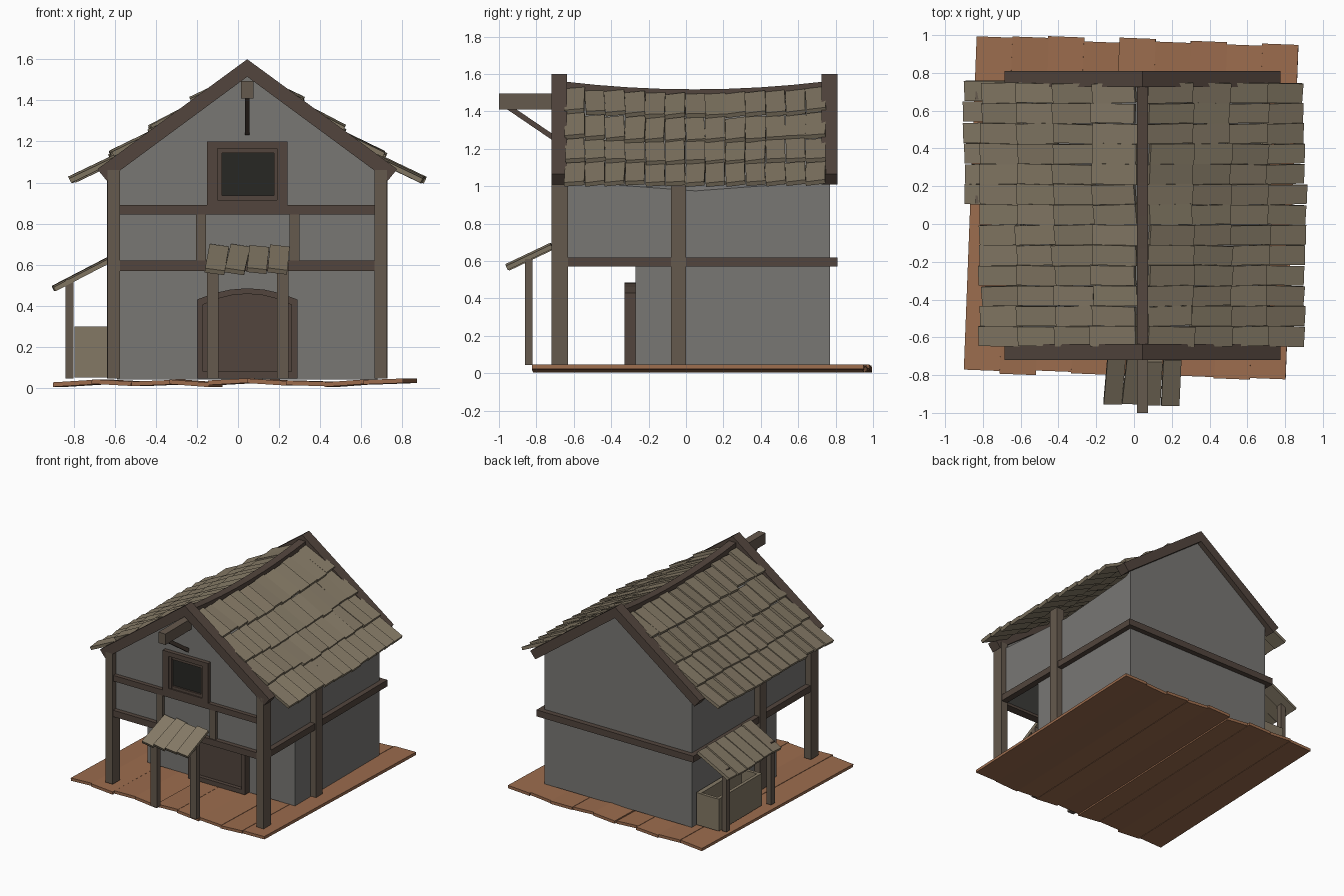
import bpy, bmesh, math, random
from mathutils import Matrix, Vector, Euler

if "Cube" in bpy.data.objects:
    bpy.data.objects.remove(bpy.data.objects["Cube"])

random.seed(4)
J = lambda a: random.uniform(-a, a)
CX = 0.045  # x of the roof ridge


def mat(name, r, g, b):
    m = bpy.data.materials.new(name)
    m.diffuse_color = (r, g, b, 1)
    m.use_nodes = True
    m.node_tree.nodes["Principled BSDF"].inputs["Base Color"].default_value = m.diffuse_color
    return m


WOOD = mat("timber", 0.13, 0.10, 0.075)
DARK = mat("dark_timber", 0.085, 0.06, 0.047)
SHINGLE = mat("shingle", 0.23, 0.19, 0.13)
PLANK = mat("plank", 0.33, 0.15, 0.075)
PLASTER = mat("plaster", 0.19, 0.185, 0.175)
PANE = mat("pane", 0.02, 0.02, 0.017)


def finish(name, bm, m):
    bmesh.ops.recalc_face_normals(bm, faces=bm.faces)
    me = bpy.data.meshes.new(name)
    bm.to_mesh(me)
    bm.free()
    me.materials.append(m)
    ob = bpy.data.objects.new(name, me)
    bpy.context.collection.objects.link(ob)
    return ob


def boards(name, m, items):
    """One object from many boxes: (centre, size, (rx, ry, rz))."""
    bm = bmesh.new()
    for c, s, r in items:
        M = Matrix.Translation(c) @ Euler(r).to_matrix().to_4x4() @ Matrix.Diagonal((*s, 1))
        bmesh.ops.create_cube(bm, size=1, matrix=M)
    return finish(name, bm, m)


def box(name, m, x0, x1, y0, y1, z0, z1):
    return boards(name, m, [(((x0 + x1) / 2, (y0 + y1) / 2, (z0 + z1) / 2),
                             (x1 - x0, y1 - y0, z1 - z0), (0, 0, 0))])


def loft(name, m, sections):
    """Join matching closed cross-sections and cap both ends."""
    bm = bmesh.new()
    rings = [[bm.verts.new(p) for p in s] for s in sections]
    n = len(rings[0])
    for a, b in zip(rings, rings[1:]):
        for i in range(n):
            bm.faces.new((a[i], a[(i + 1) % n], b[(i + 1) % n], b[i]))
    bm.faces.new(rings[0])
    bm.faces.new(rings[-1])
    return finish(name, bm, m)


# Floor: uneven planks, the whole deck turned slightly
turn = Matrix.Translation((-0.015, 0.085, 0)) @ Matrix.Rotation(math.radians(-2.2), 4, 'Z')
items = []
for i in range(9):
    w = 1.70 / 9
    c = turn @ Vector((-0.85 + w * (i + 0.5), J(0.012), 0.027 + J(0.006)))
    items.append((c, (w * 1.02, 1.77 + J(0.02), 0.022), (0, J(0.09), math.radians(-2.2))))
boards("floor_planks", PLANK, items)

# Walls: recessed ground floor and overhanging gabled upper floor
box("lower_wall", PLASTER, -0.59, 0.68, -0.27, 0.77, 0.04, 0.6)


def gable(y, top):
    return [(-0.59, y, 0.59), (0.68, y, 0.59), (0.68, y, top - 0.465),
            (CX, y, top), (-0.59, y, top - 0.465)]


loft("upper_wall", PLASTER, [gable(-0.68, 1.52), gable(-0.62, 1.49), gable(0.05, 1.44),
                             gable(0.72, 1.49), gable(0.77, 1.52)])

# Posts and horizontal beams
for side, x0, x1 in (("left", -0.635, -0.575), ("right", 0.665, 0.725)):
    box(side + "_front_post", WOOD, x0, x1, -0.72, -0.63, 0.045, 1.06)
    box(side + "_middle_post", WOOD, x0 - 0.003, x1 + 0.003, -0.08, 0.0, 0.045, 1.07)
    box(side + "_beam", DARK, x0 + 0.005, x1 - 0.005, -0.70, 0.81, 0.57, 0.62)
box("front_beam", DARK, -0.6, 0.69, -0.715, -0.65, 0.57, 0.62)
box("back_beam", DARK, -0.625, 0.715, 0.75, 0.81, 0.57, 0.62)
box("upper_front_beam", DARK, -0.6, 0.69, -0.712, -0.66, 0.845, 0.89)
for x in (-0.205, 0.25):
    box("front_stud", WOOD, x, x + 0.05, -0.708, -0.66, 0.62, 0.87)

# Window
for x in (-0.15, 0.19):
    box("window_side_board", DARK, x, x + 0.05, -0.712, -0.66, 0.87, 1.2)
box("window_top_board", DARK, -0.10, 0.19, -0.712, -0.66, 1.165, 1.2)
for x in (-0.10, 0.175):
    box("window_side_frame", DARK, x, x + 0.022, -0.704, -0.66, 0.915, 1.165)
for z in (0.915, 1.143):
    box("window_cross_frame", DARK, -0.10, 0.197, -0.702, -0.66, z, z + 0.022)
box("window_sill", DARK, -0.10, 0.19, -0.712, -0.66, 0.885, 0.915)
box("window_pane", PANE, -0.09, 0.185, -0.688, -0.66, 0.92, 1.16)


# Arched door: frame swept over the arch, panel set back inside it
def arch(w, side, top, y):
    pts = [(CX - w, y, 0.045)]
    pts += [(CX + w * t / 3, y, side + (top - side) * (1 - (t / 3) ** 2)) for t in range(-3, 4)]
    return pts + [(CX + w, y, 0.045)]


loft("door_frame", DARK, [[f, g, h, k] for f, g, h, k in zip(
    arch(0.245, 0.43, 0.485, -0.33), arch(0.215, 0.405, 0.458, -0.33),
    arch(0.215, 0.405, 0.458, -0.26), arch(0.245, 0.43, 0.485, -0.26))])
loft("door_panel", DARK, [arch(0.22, 0.41, 0.463, -0.30), arch(0.22, 0.41, 0.463, -0.26)])
box("door_sill", DARK, -0.17, 0.26, -0.33, -0.26, 0.045, 0.08)

# Gable rafters, front and back
chevron = [(CX, 1.6), (0.775, 1.065), (0.73, 1.01), (CX, 1.515), (-0.64, 1.01), (-0.685, 1.065)]
for name, y0, y1 in (("front_rafters", -0.72, -0.635), ("back_rafters", 0.725, 0.81)):
    loft(name, DARK, [[(x, y, z) for x, z in chevron] for y in (y0, y1)])

# Sagging ridge beam
sag = lambda y: 1 - ((y - 0.045) / 0.7) ** 2
ys = [-0.655 + 1.4 * i / 8 for i in range(9)]
loft("ridge_beam", DARK, [[(CX + dx, y, 1.56 - 0.042 * sag(y) + dz) for dx, dz in
                           ((-0.03, -0.07), (0.03, -0.07), (0.03, 0), (-0.03, 0))] for y in ys])

# Shingle rows: upper and lower edge as (distance from ridge, height), sag
rows = [((0.03, 1.53), (0.265, 1.42), 0.032), ((0.245, 1.395), (0.465, 1.28), 0.026),
        ((0.445, 1.26), (0.662, 1.155), 0.016), ((0.635, 1.135), (0.855, 1.03), 0.005)]
for side, s in (("left", -1), ("right", 1)):
    for r, ((d0, z0), (d1, z1), dip) in enumerate(rows):
        items = []
        a = math.atan2(z0 - z1, d1 - d0)
        for i in range(13):
            y = -0.648 + 1.395 * (i + 0.5) / 13
            c = (CX + s * ((d0 + d1) / 2 + J(0.008)), y, (z0 + z1) / 2 - 0.012 - dip * sag(y) + J(0.003))
            size = (math.hypot(d1 - d0, z1 - z0) + J(0.012), 0.106 + J(0.004), 0.024)
            items.append((c, size, (0.09 + J(0.06), s * a, J(0.035))))
        boards(f"{side}_shingle_row_{r + 1}", SHINGLE, items)

# Hoist beam with brace
box("hoist_beam", WOOD, 0.015, 0.075, -1.0, -0.64, 1.41, 1.495)
boards("hoist_brace", DARK, [((CX, -0.82, 1.335), (0.022, 0.33, 0.028), (-math.atan2(0.17, 0.25), 0, 0))])

# Porch over the door
items = [((-0.103 + 0.1 * i, -0.832 + J(0.008), 0.625), (0.096, 0.262 + J(0.015), 0.024),
          (math.atan2(0.11, 0.23), 0.1 + J(0.05), J(0.04))) for i in range(4)]
boards("porch_roof_boards", SHINGLE, items)
for x in (-0.15, 0.19):
    box("porch_post", WOOD, x, x + 0.055, -0.862, -0.82, 0.045, 0.61)

# Lean-to on the left with an open trough
items = [((-0.757 + J(0.008), 0.155 + 0.11 * i, 0.555), (0.305 + J(0.012), 0.106, 0.022),
          (0.06 + J(0.06), -math.atan2(0.14, 0.27), J(0.035))) for i in range(6)]
boards("lean_to_roof_boards", SHINGLE, items)
for y in (0.13, 0.68):
    box("lean_to_post", WOOD, -0.84, -0.80, y - 0.022, y + 0.022, 0.045, 0.53)
box("trough_bottom", SHINGLE, -0.79, -0.6, 0.2, 0.73, 0.05, 0.09)
box("trough_front", SHINGLE, -0.795, -0.77, 0.2, 0.73, 0.05, 0.3)
box("trough_back", SHINGLE, -0.635, -0.6, 0.2, 0.73, 0.05, 0.3)
for y in (0.2, 0.705):
    box("trough_end", SHINGLE, -0.785, -0.61, y, y + 0.025, 0.05, 0.298)
